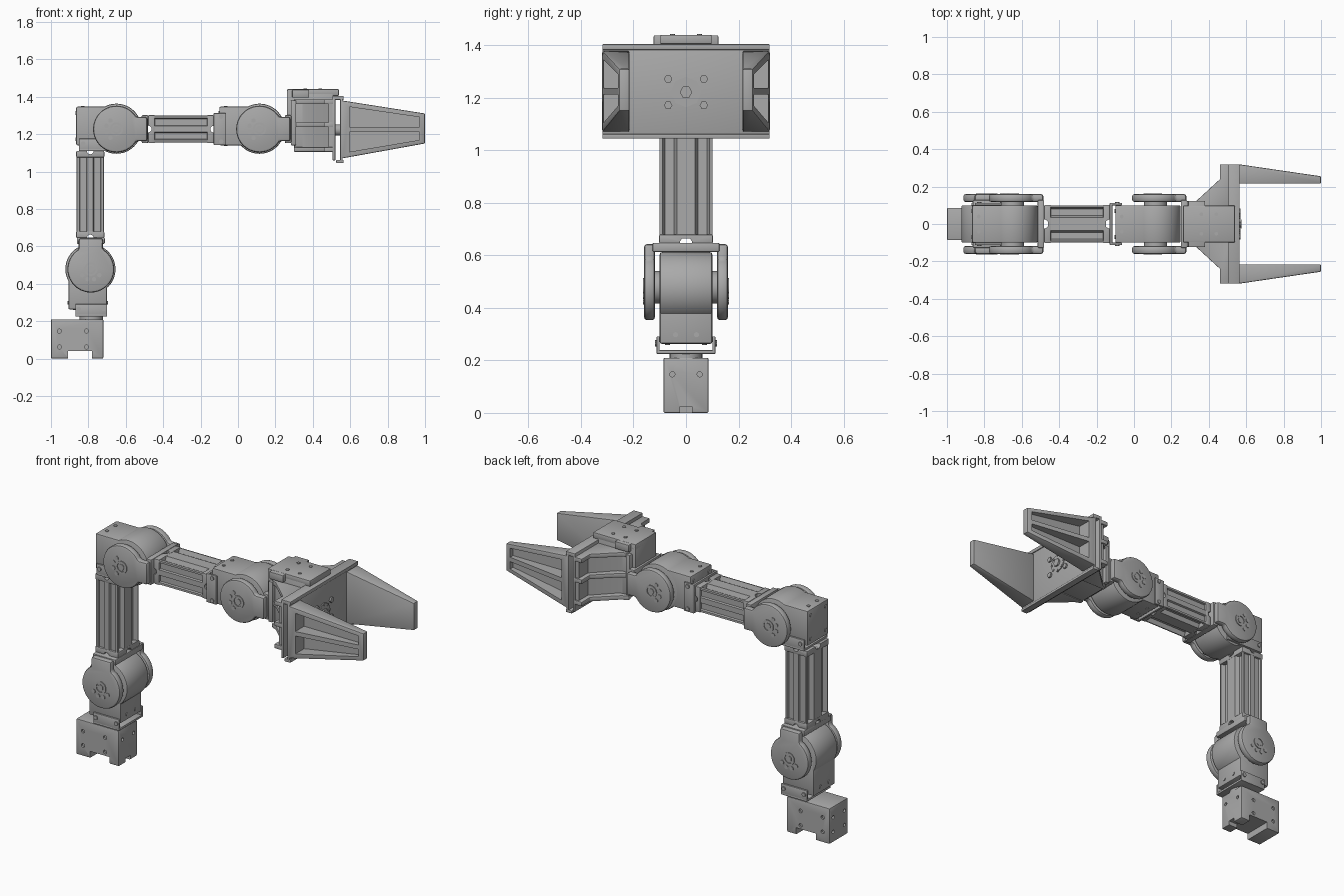
import bpy, bmesh
from math import sin, cos, pi, radians
from mathutils import Matrix, Vector

if "Cube" in bpy.data.objects:
    bpy.data.objects.remove(bpy.data.objects["Cube"])

GREY = (0.40, 0.40, 0.40, 1)
metal = bpy.data.materials.new("mid_grey")
metal.use_nodes = True
metal.diffuse_color = GREY
metal.node_tree.nodes["Principled BSDF"].inputs["Base Color"].default_value = GREY
I = Matrix.Identity(4)


def activate(ob):
    bpy.ops.object.select_all(action='DESELECT')
    ob.select_set(True)
    bpy.context.view_layer.objects.active = ob


def prism(name, pts, axis, lo, hi, M=I, bevel=0, shift=None):
    """Extrude an outline along an axis; shift may reshape the vertices."""
    place = {'x': lambda a, b, t: (t, a, b), 'y': lambda a, b, t: (a, t, b),
             'z': lambda a, b, t: (a, b, t)}[axis]
    bm = bmesh.new()
    ends = [[bm.verts.new(place(a, b, t)) for a, b in pts] for t in (lo, hi)]
    for ring in ends:
        bm.faces.new(ring)
    n = len(pts)
    for i in range(n):
        j = (i + 1) % n
        bm.faces.new((ends[0][i], ends[0][j], ends[1][j], ends[1][i]))
    if shift:
        for v in bm.verts:
            v.co = shift(v.co)
    bm.transform(M)
    bmesh.ops.recalc_face_normals(bm, faces=bm.faces)
    mesh = bpy.data.meshes.new(name)
    bm.to_mesh(mesh)
    bm.free()
    ob = bpy.data.objects.new(name, mesh)
    bpy.context.collection.objects.link(ob)
    mesh.materials.append(metal)
    activate(ob)
    if bevel:
        mod = ob.modifiers.new("bevel", 'BEVEL')
        mod.width, mod.segments, mod.limit_method = bevel, 2, 'ANGLE'
        bpy.ops.object.modifier_apply(modifier="bevel")
    bpy.ops.object.shade_smooth_by_angle(angle=radians(35))
    return ob


def box(name, x, y, z, M=I, bevel=0):
    pts = [(x[0], y[0]), (x[1], y[0]), (x[1], y[1]), (x[0], y[1])]
    return prism(name, pts, 'z', z[0], z[1], M, bevel)


def circle(a, b, r, n=32):
    return [(a + r * cos(2 * pi * i / n), b + r * sin(2 * pi * i / n)) for i in range(n)]


def disc(name, axis, a, b, r, lo, hi, M=I, n=32, bevel=0):
    return prism(name, circle(a, b, r, n), axis, lo, hi, M, bevel)


def cut(ob, *cutters):
    for c in cutters:
        activate(ob)
        mod = ob.modifiers.new("cut", 'BOOLEAN')
        mod.operation, mod.object, mod.solver = 'DIFFERENCE', c, 'EXACT'
        bpy.ops.object.modifier_apply(modifier="cut")
        bpy.data.objects.remove(c)
    activate(ob)
    bpy.ops.object.shade_smooth_by_angle(angle=radians(35))


def joint(name, x, z, turn):
    """Servo with drum and forked bracket; local +x points to the next link."""
    M = Matrix.Translation((x, 0, z)) @ Matrix.Rotation(turn, 4, 'Y')
    box(name + "_servo_body", (-.215, 0), (-.1, .1), (-.087, .12), M, .008)
    disc(name + "_drum", 'y', 0, 0.002, .134, -.1, .1, M, 48, .008)
    a0 = radians(31)
    outline = [(.165, -.065), (.165, .065)]
    outline += [(.125 * cos(a), .125 * sin(a))
                for a in (a0 + (2 * pi - 2 * a0) * i / 36 for i in range(37))]
    for s, side in ((1, "left"), (-1, "right")):
        tag = name + "_" + side
        span = lambda a, b: sorted((s * a, s * b))
        disc(tag + "_horn", 'y', 0, 0, .062, *span(.1, .12), M)
        prism(tag + "_fork_arm", outline, 'y', *span(.118, .16), M, .012)
        ring = disc(tag + "_hub_ring", 'y', 0, 0, .036, *span(.155, .164), M)
        cut(ring, disc("hub_cutter", 'y', 0, 0, .026, *span(.15, .2), M))
        disc(tag + "_hub_bolt", 'y', 0, 0, .018, *span(.155, .163), M, 6)
        for k, deg in enumerate((125, 162, 198, 235)):
            a = radians(deg)
            disc(f"{tag}_bolt_{k}", 'y', .056 * cos(a), .056 * sin(a), .012,
                 *span(.155, .163), M, 10)
        # bolts on both long faces and the rear face of the servo
        for w, lo, hi in ((1, .118, .124), (-1, -.091, -.085)):
            disc(f"{tag}_body_bolt_{w}", 'z', -.18, s * .04, .01, lo, hi, M, 10)
            disc(f"{tag}_rear_bolt_{w}", 'x', s * .07, .016 + w * .07, .01, -.219, -.213, M, 10)
    box(name + "_fork_bridge", (.135, .170), (-.128, .128), (-.075, .075), M, .006)


def clamp(name, M, half):
    """Shallow U bracket opening towards local +x."""
    box(name + "_floor", (0, .014), (-.112, .112), half, M, .003)
    for s, side in ((1, "left"), (-1, "right")):
        box(f"{name}_{side}_wall", (0, .066), sorted((s * .1, s * .112)), half, M, .003)
        for k, w in enumerate(half):
            disc(f"{name}_{side}_bolt_{k}", 'y', .04, w * .78, .012,
                 *sorted((s * .11, s * .118)), M, 10)


def link(name, start, length, turn):
    """Grooved beam running along local +x, notched at both ends."""
    M = Matrix.Translation(start) @ Matrix.Rotation(turn, 4, 'Y')
    q = [(.1, .016), (.09, .02), (.09, .054), (.1, .058), (.1, .07),
         (.09, .073), (.08, .048), (.045, .048), (.035, .073)]
    pts = q + [(-a, b) for a, b in q[::-1]]
    pts += [(-a, -b) for a, b in q] + [(a, -b) for a, b in q[::-1]]
    prism(name + "_beam", pts, 'x', .02, length - .02, M)
    for k, (lo, hi, tip) in enumerate(((0, .035, 0), (length - .035, length, length))):
        end = box(f"{name}_end_{k}", (lo, hi), (-.102, .102), (-.075, .075), M, .005)
        cut(end, disc("notch_cutter", 'z', tip, 0, .024, -.2, .2, M, 16),
            disc("notch_cutter", 'y', tip, 0, .018, -.2, .2, M, 16))


UP = -pi / 2

# base with cable notches and screw holes
base = box("base", (-1, -.72), (-.086, .086), (0, .21), bevel=.006)
cut(base, box("notch_cutter", (-.91, -.78), (-.2, .2), (-.1, .04)),
    box("notch_cutter", (-.8, -.6), (-.022, .022), (-.1, .025)))
for x in (-.955, -.81):
    for z in (.062, .147):
        cut(base, *[disc("hole_cutter", 'y', x, z, .011, s * .095 - .02, s * .095 + .02, n=12)
                    for s in (1, -1)])
for y in (-.052, .052):
    for z in (.062, .147):
        cut(base, disc("hole_cutter", 'x', y, z, .01, -1.1, -.985, n=12))
    cut(base, disc("hole_cutter", 'x', y, .147, .01, -.735, -.6, n=12))
disc("base_horn", 'z', -.785, 0, .062, .205, .227)

# shoulder, upper arm, elbow, forearm, wrist
clamp("shoulder_clamp", Matrix.Translation((-.785, 0, .225)) @ Matrix.Rotation(UP, 4, 'Y'), (-.085, .085))
joint("shoulder", -.787, .478, UP)
link("upper_arm", (-.79, 0, .645), .465, UP)
clamp("elbow_clamp", Matrix.Translation((-.75, 0, 1.11)) @ Matrix.Rotation(UP, 4, 'Y'), (-.15, .1))
joint("elbow", -.65, 1.227, 0)
link("forearm", (-.48, 0, 1.227), .35, 0)
clamp("wrist_clamp", Matrix.Translation((-.13, 0, 1.227)), (-.085, .085))
joint("wrist", .115, 1.227, 0)

# gripper housing
box("gripper_servo", (.30, .51), (-.098, .098), (1.11, 1.42), bevel=.006)
box("gripper_back_plate", (.283, .31), (-.122, .122), (1.14, 1.38), bevel=.004)
box("gripper_cap_rear", (.262, .315), (-.098, .098), (1.2, 1.435), bevel=.004)
box("gripper_cap", (.262, .54), (-.098, .098), (1.405, 1.44), bevel=.005)
box("gripper_cap_lugs", (.29, .38), (-.123, .123), (1.395, 1.438), bevel=.004)
for x in (.36, .44):
    for y in (-.052, .052):
        disc("cap_screw", 'z', x, y, .01, 1.435, 1.444, n=10)

# flared wings with three ribs each, and the fingers
wing = [(.30, .09), (.30, .11), (.335, .125), (.46, .24), (.46, .318), (.51, .318), (.51, .09)]
web = [(.33, .09), (.37, .11), (.485, .225), (.485, .31), (.51, .31), (.51, .09)]
top = lambda x: 1.38 - .157 * (x - .555)
low = lambda x: 1.07 + .18 * (x - .555)
X0, X1, P0, P1 = .555, 1.0, .595, .97
for s, side in ((1, "left"), (-1, "right")):
    flip = lambda pts: [(x, s * y) for x, y in pts]
    for k, z in enumerate((1.105, 1.237, 1.36)):
        prism(f"{side}_wing_rib_{k}", flip(wing), 'z', z, z + .025, bevel=.003)
    prism(f"{side}_wing_web", flip(web), 'z', 1.11, 1.38)

    def taper(co):
        y = co.y if co.y < .3 else .32 - .146 * (co.x - X0)
        return Vector((co.x, s * y, co.z))
    finger = prism(f"{side}_finger",
                   [(X0, low(X0)), (X1, low(X1)), (X1, top(X1)), (X0, top(X0))],
                   'y', .216, .32, bevel=.006, shift=taper)
    for pocket in ([(P0, 1.238), (P1, 1.238), (P1, top(P1) - .024), (P0, top(P0) - .028)],
                   [(P0, low(P0) + .028), (P1, low(P1) + .024), (P1, 1.212), (P0, 1.212)]):
        cut(finger, prism("pocket_cutter", pocket, 'y', *sorted((s * .232, s * .5))))

# palm: two spaced plates joined by top and bottom flanges
box("palm_rear_plate", (.505, .52), (-.318, .318), (1.06, 1.4), bevel=.003)
box("palm_front_plate", (.546, .56), (-.318, .318), (1.05, 1.4), bevel=.003)
box("palm_top_flange", (.505, .565), (-.318, .318), (1.383, 1.405), bevel=.003)
box("palm_bottom_flange", (.525, .565), (-.318, .318), (1.045, 1.062), bevel=.003)
disc("palm_shaft", 'x', 0, 1.222, .03, .51, .55)
disc("palm_hub", 'x', 0, 1.222, .058, .55, .565, n=8)
disc("palm_hub_bolt", 'x', 0, 1.222, .024, .56, .575, n=6)
for i in range(8):
    a = pi * i / 4
    disc("palm_hub_screw", 'x', .048 * cos(a), 1.222 + .048 * sin(a), .007, .56, .569, n=8)
for y in (-.068, .068):
    for z in (1.172, 1.272):
        disc("palm_screw", 'x', y, z, .016, .555, .57, n=6)
